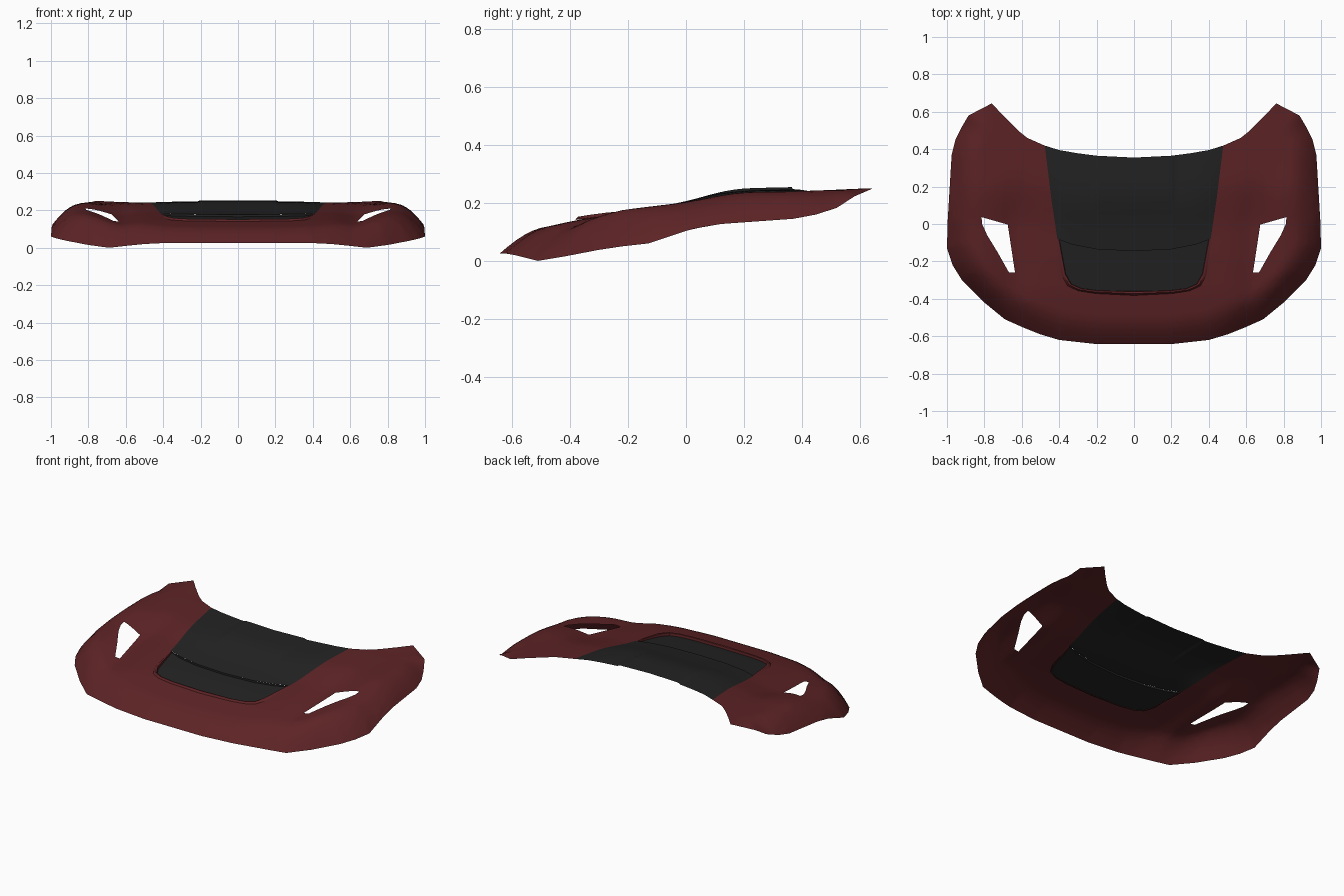
import bpy, bmesh, math
from mathutils import Vector

if "Cube" in bpy.data.objects:
    bpy.data.objects.remove(bpy.data.objects["Cube"])

# Colours
def colour(name, rgb):
    m = bpy.data.materials.new(name)
    m.diffuse_color = (*rgb, 1)
    m.use_nodes = True
    m.node_tree.nodes["Principled BSDF"].inputs["Base Color"].default_value = m.diffuse_color
    return m
RED = colour("dark red paint", (0.11, 0.017, 0.019))
BLACK = colour("satin black", (0.0165, 0.0165, 0.0165))

# Front and side rim of the right half (x, y, z), centre front to rear corner
RIM = [(0, -.642, .025), (.2, -.642, .025), (.4, -.62, .025), (.5, -.59, .02), (.6, -.55, .01),
       (.69, -.51, 0), (.8, -.42, .015), (.92, -.3, .038), (.97, -.22, .05), (1, -.13, .06),
       (.996, .02, .11), (.99, .12, .127), (.975, .37, .145), (.955, .45, .16),
       (.92, .52, .183), (.885, .58, .222), (.76, .645, .25)]
# Rear edge below the windscreen
REAR = [(0, .355), (.2, .365), (.3, .378), (.4, .395), (.48, .42), (.57, .46), (.62, .5), (.7, .58), (.76, .645)]
# Crown height along y
CROWN = [(-.65, .09), (-.5, .113), (-.37, .142), (-.2, .166), (0, .19), (.1, .21), (.2, .228), (.36, .239), (.65, .25)]
# Bulge of the upper black panel along y
BULGE = [(-.15, .003), (0, .015), (.1, .022), (.2, .015), (.36, .008), (.5, .004)]
# Black panel side edge, hood vent and panel seam
EDGE = [(0, -.37), (.2, -.363), (.29, -.35), (.345, -.325), (.375, -.27), (.41, -.08), (.44, .12), (.487, .5)]
SEAM = [(.41, -.08), (.33, -.11), (.2, -.135), (0, -.145)]
PANEL = EDGE + [(-.01, .5), (-.01, -.37)]
LOWER = EDGE[:6] + SEAM[1:] + [(-.01, -.145), (-.01, -.37)]
VENT = [(.815, .037), (.675, -.003), (.636, -.26), (.668, -.26), (.73, -.15), (.785, -.06), (.812, .0)]

def interp(tab, x):
    if x <= tab[0][0]:
        return tab[0][1]
    for (a, p), (b, q) in zip(tab, tab[1:]):
        if x <= b:
            return p + (q - p) * (x - a) / (b - a)
    return tab[-1][1]

def smooth(a, b, x):
    t = min(max((x - a) / (b - a), 0), 1)
    return t * t * (3 - 2 * t)

def soft(tab, x):
    return sum(interp(tab, x + d) for d in (-.04, -.02, 0, .02, .04)) / 5

def hood_z(x, y):
    # crown with a shallow valley along the vents, rolled down to the rim
    best, ze = 9, 0
    for a, b in zip(RIM, RIM[1:]):
        dx, dy = b[0] - a[0], b[1] - a[1]
        t = min(max(((x - a[0]) * dx + (y - a[1]) * dy) / (dx * dx + dy * dy), 0), 1)
        d = math.hypot(x - a[0] - t * dx, y - a[1] - t * dy)
        if d < best:
            best, ze = d, a[2] + t * (b[2] - a[2])
    top = soft(CROWN, y) - .018 * math.exp(-((x - .63) / .08) ** 2) * (1 - smooth(0, .3, y))
    top += .012 * math.exp(-((x - .81) / .09) ** 2) * (1 - smooth(.1, .4, y))
    g = 1 - (1 - min(best / .15, 1)) ** 2
    return ze + (top - ze) * g

def lower_z(x, y):
    return hood_z(x, y) - .007

def upper_z(x, y):
    w = interp([(b, a) for a, b in EDGE], y)
    z = hood_z(x, y) + soft(BULGE, y) * (1 - min(x / w, 1) ** 6)
    return z + .007 * (1 - smooth(.2, .22, x)) * smooth(.04, .2, y)

def inside(poly, x, y):
    hit = False
    for (ax, ay), (bx, by) in zip(poly, poly[1:] + poly[:1]):
        if (ay > y) != (by > y) and x < ax + (y - ay) * (bx - ax) / (by - ay):
            hit = not hit
    return hit

def finish(name, bm, mat):
    me = bpy.data.meshes.new(name)
    bm.to_mesh(me)
    bm.free()
    ob = bpy.data.objects.new(name, me)
    bpy.context.collection.objects.link(ob)
    me.materials.append(mat)
    mod = ob.modifiers.new("mirror", 'MIRROR')
    mod.merge_threshold = .0005
    bpy.context.view_layer.objects.active = ob
    ob.select_set(True)
    bpy.ops.object.shade_smooth_by_angle(angle=math.radians(35))
    ob.select_set(False)
    return ob

def sheet(name, mat, keep, cuts, zf):
    # flat half plan of the hood, cut along outlines, then lifted to shape
    front = [(p[0], p[1]) for p in RIM[:10]]
    rear = REAR + [(p[0], p[1]) for p in RIM[:8:-1]][1:]
    xs = {round(p[0], 4) for p in front + rear}
    xs |= {round(i * .03, 4) for i in range(33)} | {.2, .22}
    xs = sorted(xs)
    n = 36
    bm = bmesh.new()
    cols = []
    for x in xs:
        f, r = interp(front, x), interp(rear, x)
        cols.append([bm.verts.new((x, f + (r - f) * j / n, 0)) for j in range(n + 1)])
    for a, b in zip(cols, cols[1:]):
        for j in range(n):
            bm.faces.new((a[j], b[j], b[j + 1], a[j + 1]))
    bmesh.ops.remove_doubles(bm, verts=bm.verts[:], dist=.0003)
    for poly in cuts:
        for (ax, ay), (bx, by) in zip(poly, poly[1:] + poly[:1]):
            bmesh.ops.bisect_plane(bm, geom=bm.verts[:] + bm.edges[:] + bm.faces[:], dist=1e-5,
                                   plane_co=(ax, ay, 0), plane_no=Vector((by - ay, ax - bx, 0)).normalized())
    drop = []
    for f in bm.faces:
        c = f.calc_center_median()
        if not keep(c.x, c.y):
            drop.append(f)
    bmesh.ops.delete(bm, geom=drop, context='FACES')
    for v in bm.verts:
        v.co.z = zf(v.co.x, v.co.y)
    return finish(name, bm, mat)

# Painted hood with the panel opening and two vents
sheet("hood_skin", RED, lambda x, y: not inside(PANEL, x, y) and not inside(VENT, x, y), [EDGE, VENT], hood_z)
# Recessed black front panel
sheet("lower_panel", BLACK, lambda x, y: inside(LOWER, x, y), [EDGE, SEAM], lower_z)
# Raised black rear panel
sheet("upper_panel", BLACK, lambda x, y: inside(PANEL, x, y) and not inside(LOWER, x, y),
      [EDGE, SEAM], upper_z)

# Small raised lip around the front of the opening
bm = bmesh.new()
rows = []
for x, y in EDGE[:6]:
    h = 1 - smooth(-.3, -.08, y)
    inward = Vector((-x, -.15 - y)).normalized()
    row = []
    for off, dz in ((-.012, 0), (-.002, .011 * h), (.008, .009 * h), (.011, -.009)):
        px, py = (x, y) if x == 0 else (x + inward.x * off, y)
        py = y + inward.y * off
        row.append(bm.verts.new((px, py, hood_z(x, y) + dz)))
    rows.append(row)
for a, b in zip(rows, rows[1:]):
    for i in range(3):
        bm.faces.new((a[i], b[i], b[i + 1], a[i + 1]))
finish("opening_lip", bm, RED)

# Thin closing strip under the leading edge of the upper panel
bm = bmesh.new()
pairs = [(bm.verts.new((x, y, upper_z(x, y))), bm.verts.new((x, y, lower_z(x, y)))) for x, y in SEAM]
for a, b in zip(pairs, pairs[1:]):
    bm.faces.new((a[0], b[0], b[1], a[1]))
finish("panel_step", bm, BLACK)
